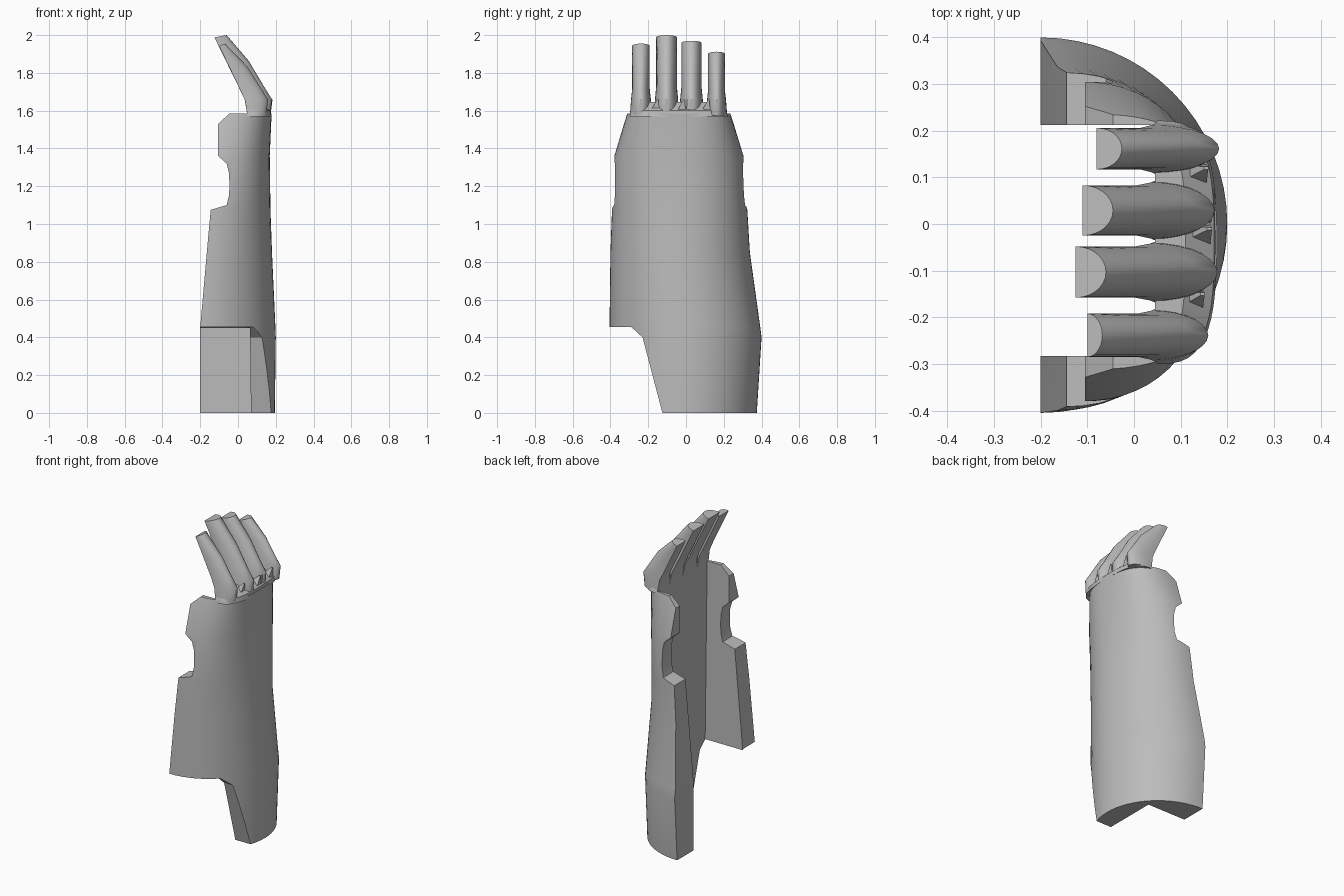
import bpy, bmesh, math
from mathutils import Vector

cube = bpy.data.objects.get("Cube")
if cube:
    bpy.data.objects.remove(cube, do_unlink=True)

grey = bpy.data.materials.new("plain grey")
grey.use_nodes = True
COLOUR = (0.5, 0.5, 0.5, 1)
grey.diffuse_color = COLOUR
grey.node_tree.nodes["Principled BSDF"].inputs["Base Color"].default_value = COLOUR


def d_ring(z, flat, tip, y0, y1, power=2.0, steps=24, tilt=0.0):
    """D-shaped section: flat side at x=flat, round side reaching x=tip."""
    ring = []
    for i in range(steps + 1):
        a = -math.pi / 2 + math.pi * i / steps
        c, s = max(math.cos(a), 0.0), math.sin(a)
        u = c ** (2 / power)
        v = math.copysign(abs(s) ** (2 / power), s)
        ring.append(Vector((flat + (tip - flat) * u,
                            (y0 + y1) / 2 + (y1 - y0) / 2 * v, z + tilt * u)))
    return ring


def loft(name, rings):
    """Skin a stack of matching closed rings and cap both ends."""
    bm = bmesh.new()
    rows = [[bm.verts.new(p) for p in ring] for ring in rings]
    n = len(rows[0])
    for low, high in zip(rows, rows[1:]):
        for i in range(n):
            j = (i + 1) % n
            bm.faces.new((low[i], low[j], high[j], high[i]))
    bm.faces.new(rows[0][::-1])
    bm.faces.new(rows[-1])
    bmesh.ops.recalc_face_normals(bm, faces=bm.faces)
    mesh = bpy.data.meshes.new(name)
    bm.to_mesh(mesh)
    bm.free()
    mesh.materials.append(grey)
    obj = bpy.data.objects.new(name, mesh)
    bpy.context.collection.objects.link(obj)
    return obj


def select_only(obj):
    bpy.ops.object.select_all(action='DESELECT')
    obj.select_set(True)
    bpy.context.view_layer.objects.active = obj


def smooth(obj, degrees=30):
    select_only(obj)
    bpy.ops.object.shade_smooth_by_angle(angle=math.radians(degrees))


def cut(obj, cutter):
    select_only(obj)
    mod = obj.modifiers.new("cut", 'BOOLEAN')
    mod.operation, mod.solver, mod.object = 'DIFFERENCE', 'EXACT', cutter
    bpy.ops.object.modifier_apply(modifier=mod.name)
    bpy.data.objects.remove(cutter, do_unlink=True)


# Forearm shell: z, rim x, outermost x, y range, squareness
SECTIONS = [
    (0.0, -0.20, 0.195, -0.39, 0.375, 2.0),
    (0.40, -0.20, 0.20, -0.40, 0.40, 2.0),
    (0.455, -0.20, 0.198, -0.405, 0.393, 2.0),
    (0.85, -0.165, 0.18, -0.40, 0.338, 2.0),
    (1.07, -0.145, 0.172, -0.392, 0.325, 2.1),
    (1.36, -0.12, 0.168, -0.38, 0.305, 2.3),
    (1.585, -0.12, 0.178, -0.312, 0.236, 3.0),
]
shell = loft("forearm_shell", [d_ring(*s[:5], power=s[5], steps=32) for s in SECTIONS])

# Straight channel through the open side
channel = [[Vector((x, y, z)) for x, y in
            ((-0.6, -0.283), (back, -0.283), (back, 0.212), (-0.6, 0.212))]
           for z, back in ((-0.1, 0.07), (1.7, 0.048))]
cut(shell, loft("channel_cutter", channel))

# Thumb notch and clipped upper corner, cut across both rims
notch = [(-0.5, 1.075), (-0.145, 1.075), (-0.06, 1.10), (-0.048, 1.15), (-0.045, 1.2),
         (-0.048, 1.27), (-0.06, 1.32), (-0.105, 1.36), (-0.105, 1.53),
         (-0.029, 1.6), (-0.029, 1.7), (-0.5, 1.7)]
cut(shell, loft("notch_cutter", [[Vector((x, y, z)) for x, z in notch] for y in (-0.6, 0.6)]))

# Angled relief at the elbow
relief = [(-0.6, -0.1), (-0.6, 0.455), (-0.29, 0.455), (-0.23, 0.40), (-0.125, 0.0), (-0.095, -0.1)]
cut(shell, loft("elbow_cutter", [[Vector((x, y, z)) for y, z in relief] for x in (-0.6, 0.6)]))
smooth(shell)

# Knuckle web joining the fingers to the shell
web = loft("knuckle_web", [
    d_ring(1.57, 0.05, 0.177, -0.30, 0.222, power=3),
    d_ring(1.60, 0.048, 0.172, -0.295, 0.215, power=3),
    d_ring(1.645, 0.045, 0.11, -0.27, 0.185, power=3),
])
smooth(web)

# Fingers: y range, tip flat x, tip round x, tip height, knuckle x
FINGERS = {
    "little_finger": (-0.285, -0.192, -0.10, -0.068, 1.955, 0.162),
    "ring_finger": (-0.158, -0.048, -0.125, -0.06, 2.0, 0.183),
    "middle_finger": (-0.025, 0.083, -0.11, -0.045, 1.97, 0.176),
    "index_finger": (0.117, 0.206, -0.08, -0.026, 1.912, 0.184),
}
for name, (y0, y1, flat, tip, top, knuckle) in FINGERS.items():
    rise = top - 1.64

    def section(t, thick, grow=0.0):
        x = 0.045 + (flat - 0.045) * t
        return d_ring(1.64 + rise * t - 0.012 * t, x, x + thick, y0 - grow, y1 + grow,
                      steps=14, tilt=0.012 * t)
    start, end = knuckle - 0.045, tip - flat
    finger = loft(name, [
        d_ring(1.575, 0.05, knuckle - 0.012, y0 - 0.012, y1 + 0.012, steps=14),
        section(0.06, start + 0.006, 0.006),
        section(0.25, start * 0.97),
        section(0.62, start * 0.72 + end * 0.28),
        section(1.0, end),
    ])
    smooth(finger, 35)

# Faceted creases fanning between neighbouring knuckles
for i, y in enumerate((-0.235, -0.17, -0.105, -0.03, 0.03, 0.10, 0.16)):
    lean = 0.02 if i % 2 else -0.02
    base = [Vector((0.06, y - 0.03, 1.575)), Vector((0.165 - abs(y) * 0.12, y - 0.03, 1.575)),
            Vector((0.165 - abs(y) * 0.12, y + 0.03, 1.575)), Vector((0.06, y + 0.03, 1.575))]
    peak = Vector((0.165 - abs(y) * 0.1, y + lean, 1.66))
    loft("knuckle_crease_%d" % (i + 1),
         [base, [peak + (p - Vector((0.11, y, 1.575))) * 0.1 for p in base]])
